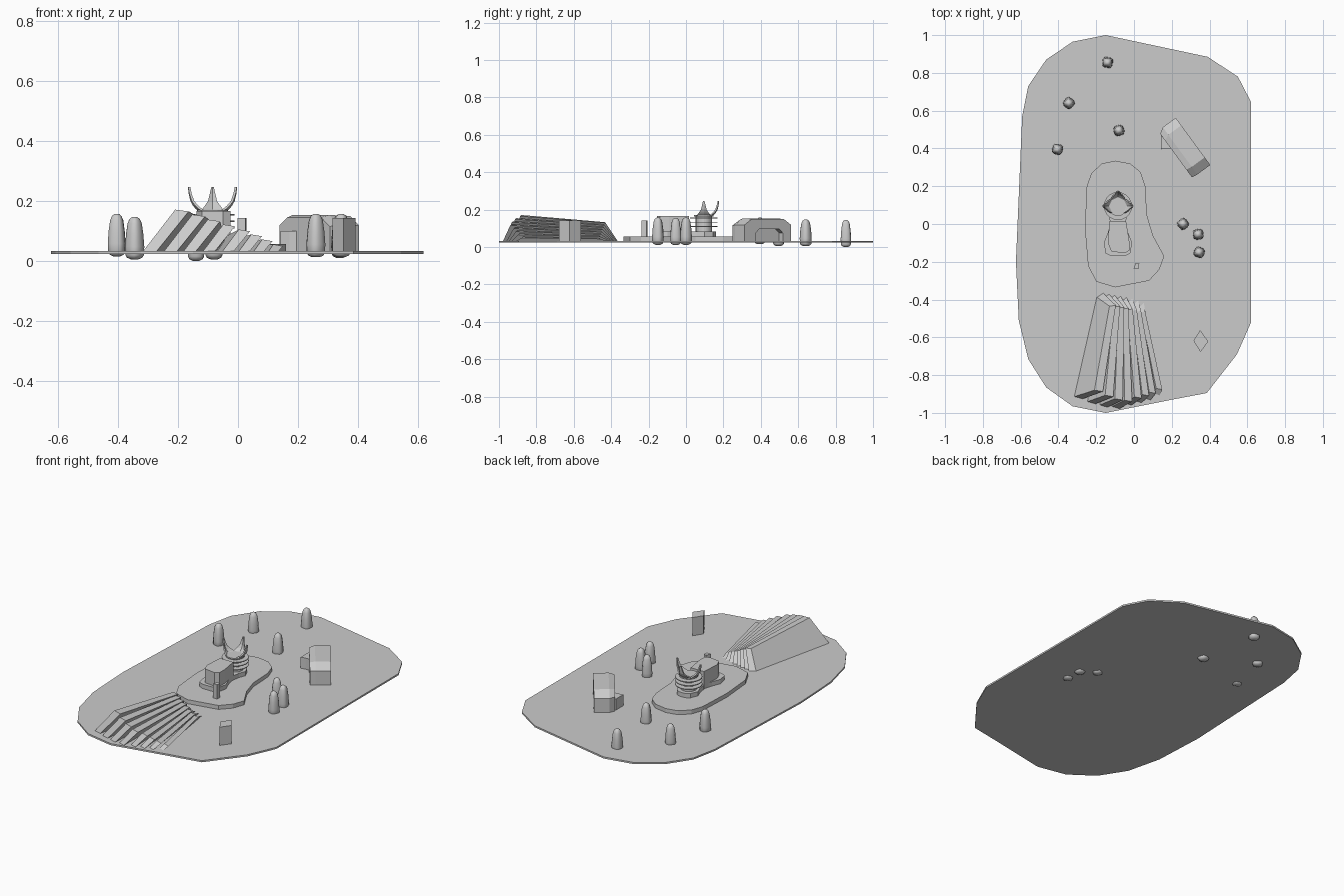
import bpy, bmesh, math
from mathutils import Vector

if "Cube" in bpy.data.objects:
    bpy.data.objects.remove(bpy.data.objects["Cube"])


def make(name, verts, faces, smooth=False):
    me = bpy.data.meshes.new(name)
    me.from_pydata([tuple(v) for v in verts], [], faces)
    bm = bmesh.new()
    bm.from_mesh(me)
    bmesh.ops.recalc_face_normals(bm, faces=bm.faces)
    bm.to_mesh(me)
    bm.free()
    if smooth:
        for p in me.polygons:
            p.use_smooth = True
    ob = bpy.data.objects.new(name, me)
    bpy.context.collection.objects.link(ob)
    return ob


def loft(name, rings, smooth=False):
    n = len(rings[0])
    verts = [v for r in rings for v in r]
    faces = [tuple(range(n)), tuple(range(len(verts) - n, len(verts)))]
    for k in range(len(rings) - 1):
        for i in range(n):
            j = (i + 1) % n
            faces.append((k * n + i, k * n + j, k * n + n + j, k * n + n + i))
    return make(name, verts, faces, smooth)


def prism(name, outline, z0, z1):
    return loft(name, [[(x, y, z) for x, y in outline] for z in (z0, z1)])


def disc(name, x, y, r, z0, z1, n=20):
    pts = [(x + r * math.cos(2 * math.pi * i / n), y + r * math.sin(2 * math.pi * i / n))
           for i in range(n)]
    return prism(name, pts, z0, z1)


G = 0.033  # top of the ground plate

# Ground plate
prism("ground_plate", [
    (-.15, 1), (.39, .885), (.55, .78), (.62, .645), (.62, -.52), (.545, -.69),
    (.385, -.895), (.2, -.93), (-.15, -1), (-.325, -.965), (-.465, -.865), (-.56, -.715),
    (-.61, -.51), (-.625, -.2), (-.592, .57), (-.56, .73), (-.465, .87), (-.325, .965)], .023, G)

# Raised plaza
prism("plaza", [
    (-.1, .335), (-.02, .32), (.035, .275), (.06, .2), (.068, .05), (.1, -.06), (.16, -.17),
    (.135, -.24), (.08, -.30), (-.1, -.335), (-.2, -.305), (-.243, -.22), (-.26, -.02),
    (-.25, .2), (-.225, .27), (-.17, .32)], .026, .057)

# Waisted temple base, mirrored about its own axis
cx, cy = -.085, .095
half = [(.035, -.17), (.065, -.155), (.075, -.1), (.055, -.05), (.04, 0), (.05, .06),
        (.065, .1), (.045, .145), (.02, .16)]
prism("temple_base", [(cx + x, y) for x, y in half] + [(cx - x, y) for x, y in reversed(half)],
      .05, .083)

# Front house of the temple
prism("temple_house", [(-.13, .015), (-.138, -.1), (-.12, -.145), (-.05, -.155),
                       (-.025, -.14), (-.025, -.09), (-.042, .015)], .06, .166)

# Tower with thin ring fins
disc("tower", cx, cy, .043, .06, .166)
for k, z in enumerate((.108, .13, .152)):
    disc(f"tower_fin_{k}", cx, cy, .074, z, z + .005)
disc("tower_cap", cx, cy, .052, .162, .17)

# Three curved petals: left, right and back
prof = [(.163, .04, .04), (.172, .055, .035), (.185, .066, .025), (.2, .074, .015),
        (.225, .08, .009), (.247, .082, .004)]
for a in (0, 90, 180):
    rings = []
    for z, r, w in prof:
        ring = []
        for s, d in ((-1, -.012), (0, 0), (1, -.012), (1, -.018), (0, -.006), (-1, -.018)):
            rad, ww = r + d * w / .04 * abs(s) + (d + .012 if s and d < -.012 else 0), s * w
            if not s:
                rad = r + d
            t = math.radians(a)
            ring.append((cx + rad * math.cos(t) - ww * math.sin(t),
                         cy + rad * math.sin(t) + ww * math.cos(t), z))
        rings.append(ring)
    loft(f"petal_{a}", rings)

# Small pillar on the plaza
prism("pillar", [(-.002, -.235), (.025, -.237), (.028, -.21), (.01, -.205)], .05, .143)

# Fan of leaning slabs, sinking from left to right
N = 8
bottoms = [-.32, -.25, -.185, -.12, -.055, 0, .05, .1]
fronts = [(-.915), -.942, -.96, -.968, -.95, -.938, -.925, -.905]
for i in range(N):
    t = i / (N - 1)
    h = .138 * (1 - t) + .022 * t
    hb = .1 * (1 - t) + .015 * t
    xf, yf = bottoms[i], fronts[i]
    xb, yb = -.2 + .225 * t, -.385 - .035 * t
    w = .045 * (1 - t) + .032 * t
    lean, leanb = .8 * h, .7 * hb
    A = [(xf, yf, G - .005), (xf + w, yf - .012, G - .005),
         (xf + w + lean, yf + .028, G + h - .006), (xf + lean, yf + .035, G + h)]
    B = [(xb, yb, G - .005), (xb + w * .75, yb + .022, G - .005),
         (xb + w * .75 + leanb, yb - .045, G + hb - .004), (xb + leanb, yb - .05, G + hb)]
    loft(f"fan_slab_{i}", [A, B])

# Hall with chamfered ends and an alcove on the right side
u = Vector((.59, -.807, 0))
v = Vector((.807, .59, 0))
c = Vector((.268, .405, 0))


def hall_ring(off, pts):
    return [c + u * a + v * off + Vector((0, 0, z)) for a, z in pts]


side = [(-.155, .028), (-.155, .118), (-.105, .15), (.105, .15), (.155, .118), (.155, .028)]
inner = [(-.135, .028), (-.135, .118), (-.09, .145), (.1, .145), (.15, .115), (.15, .028)]
hall = loft("hall", [hall_ring(-.062, inner), hall_ring(-.03, side[:2] + [(-.105, .153), (.105, .153)] + side[4:]),
                     hall_ring(.055, side)])
arch = [(-.1, .0), (-.1, .075), (-.075, .097), (.055, .097), (.08, .075), (.08, .0)]
cut = loft("alcove_cutter", [hall_ring(.02, arch), hall_ring(.09, arch)])
cut.hide_render = True
cut.hide_viewport = True
m = hall.modifiers.new("alcove", 'BOOLEAN')
m.operation = 'DIFFERENCE'
m.solver = 'EXACT'
m.object = cut

# Porch beside the hall
prism("hall_porch", [(.142, .395), (.172, .40), (.225, .40), (.165, .49), (.142, .465)], .028, .1)

# Diamond kiosk
prism("kiosk", [(.35, -.562), (.393, -.622), (.352, -.678), (.315, -.618)], .028, .143)

# Rounded trees that poke through the plate
trees = [(-.14, .855, 0, .145), (-.345, .64, .005, .147), (-.08, .495, .005, .147),
         (-.405, .395, .015, .157), (.26, 0, .012, .157), (.34, -.055, .01, .155),
         (.345, -.15, .012, .157)]
shape = [(0, .012), (.04, .024), (.1, .029), (.3, .03), (.6, .027), (.85, .022), (.95, .016), (1, .007)]
for k, (x, y, z0, z1) in enumerate(trees):
    rings = []
    for f, r in shape:
        ring = []
        for i in range(12):
            a = 2 * math.pi * i / 12
            q = r * (1 - .08 * math.cos(4 * a + .6))
            ring.append((x + q * math.cos(a + k), y + q * math.sin(a + k), z0 + f * (z1 - z0)))
        rings.append(ring)
    loft(f"tree_{k}", rings, True)
